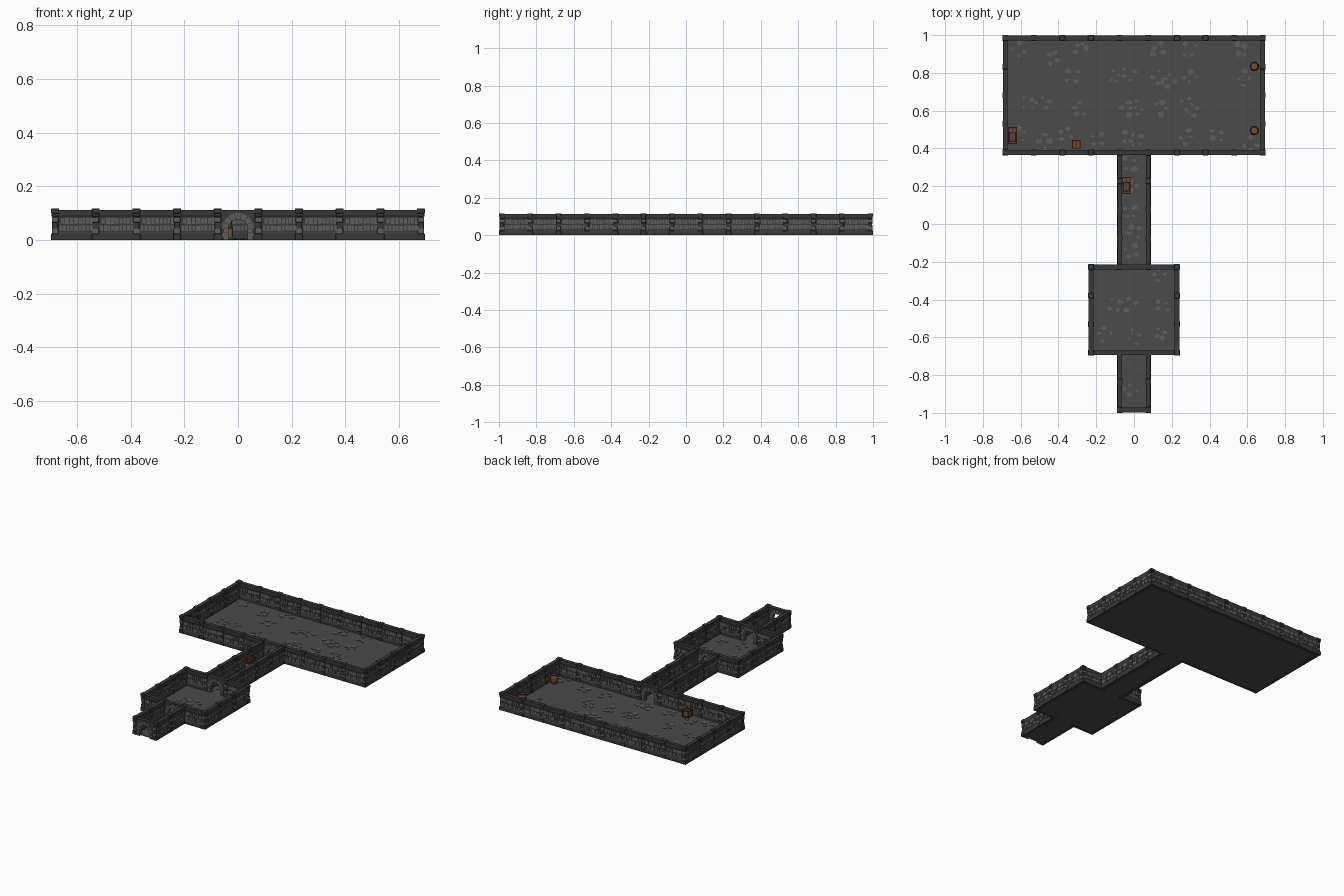
import bpy, bmesh, math, random
from mathutils import Matrix, Vector

if "Cube" in bpy.data.objects:
    bpy.data.objects.remove(bpy.data.objects["Cube"])

random.seed(7)
U = 0.1515          # grid module length
H = 0.115           # wall height
def Y(k): return (k - 6.5) * U

def material(name, rgb):
    m = bpy.data.materials.new(name)
    m.diffuse_color = (*rgb, 1)
    m.use_nodes = True
    m.node_tree.nodes["Principled BSDF"].inputs["Base Color"].default_value = m.diffuse_color
    return m

WALL = material("dark_stone", (0.04, 0.04, 0.04))
BRICK = material("light_stone", (0.11, 0.11, 0.11))
FLOOR = material("floor_stone", (0.07, 0.07, 0.07))
WOOD = material("wood", (0.17, 0.07, 0.035))
DARKWOOD = material("dark_wood", (0.06, 0.028, 0.016))

def finish(bm, name, mats):
    bmesh.ops.recalc_face_normals(bm, faces=bm.faces)
    me = bpy.data.meshes.new(name)
    bm.to_mesh(me)
    bm.free()
    for m in mats:
        me.materials.append(m)
    return me

def place(me, name, x, y, z=0, rot=0):
    ob = bpy.data.objects.new(name, me)
    ob.location, ob.rotation_euler = (x, y, z), (0, 0, rot)
    bpy.context.collection.objects.link(ob)
    return ob

def box(bm, x, y, z0, z1, sx, sy, mat=0):
    m = Matrix.Translation((x, y, (z0 + z1) / 2)) @ Matrix.Diagonal((sx, sy, z1 - z0, 1))
    for f in {f for v in bmesh.ops.create_cube(bm, size=1, matrix=m)["verts"] for f in v.link_faces}:
        f.material_index = mat

def prism(bm, pts, vec, mat=0):
    # closed outline extruded along a vector
    f = bm.faces.new([bm.verts.new(p) for p in pts])
    f.material_index = mat
    r = bmesh.ops.extrude_face_region(bm, geom=[f], use_keep_orig=True)["geom"]
    bmesh.ops.translate(bm, vec=vec, verts=[g for g in r if isinstance(g, bmesh.types.BMVert)])
    for g in r:
        if isinstance(g, bmesh.types.BMVert):
            for lf in g.link_faces:
                lf.material_index = mat

def wall_mesh():
    bm = bmesh.new()
    half = [(.013, 0), (.013, .021), (.009, .030), (.009, .087), (.0125, .094), (.0125, H - .002)]
    outline = [(-U / 2, y, z) for y, z in half] + [(-U / 2, -y, z) for y, z in reversed(half)]
    prism(bm, outline, Vector((U, 0, 0)))
    # two staggered courses of bricks on both faces
    for z0, z1, shift in ((.034, .056, -.003), (.060, .084, .003)):
        x = -U / 2 + .018 + shift
        while x < U / 2 - .022:
            w = random.uniform(.012, .018)
            for s in (-1, 1):
                box(bm, x + w / 2, s * .0095, z0 + random.uniform(0, .003), z1 - random.uniform(0, .003),
                    w - .003, .0045, 1)
            x += w
    return finish(bm, "wall", [WALL, BRICK])

def door_mesh():
    bm = bmesh.new()
    r, spring, t = .038, .042, .009
    arc = [(r * math.cos(a), spring + r * math.sin(a)) for a in [math.pi * i / 10 for i in range(11)]]
    pts = [(-U / 2, 0), (-U / 2, .1), (U / 2, .1), (U / 2, 0), (r, 0)] + arc + [(-r, 0)]
    prism(bm, [(x, -t, z) for x, z in pts], Vector((0, 2 * t, 0)))
    box(bm, 0, 0, .1, H - .002, U, .025)
    # voussoirs
    n = 7
    for i in range(n):
        a0, a1 = math.pi * (i + .06) / n, math.pi * (i + .94) / n
        R = r + .022
        q = [(rr * math.cos(a), spring + rr * math.sin(a)) for rr, a in
             ((r - .002, a0), (R, a0), (R, a1), (r - .002, a1))]
        prism(bm, [(x, -.013, z) for x, z in q], Vector((0, .026, 0)), 1)
    # jamb stones
    for s in (-1, 1):
        for j in range(3):
            w = .022 if j % 2 else .017
            box(bm, s * (r - .002 + w / 2), 0, j * .014, j * .014 + .0125, w, .026, 1)
    return finish(bm, "doorway", [WALL, BRICK])

def post_mesh():
    bm = bmesh.new()
    box(bm, 0, 0, 0, .110, .02, .02)
    for z0, z1, w, m in ((0, .024, .030, 0), (.026, .044, .0245, 1), (.046, .064, .022, 0),
                         (.066, .086, .0245, 1), (.088, .098, .027, 0), (.1, .117, .030, 0)):
        box(bm, 0, 0, z0, z1, w, w, m)
    bmesh.ops.bevel(bm, geom=bm.edges[:], offset=.0012, segments=1, affect='EDGES')
    return finish(bm, "post", [WALL, BRICK])

# wall layout in grid modules
wall, door, post = wall_mesh(), door_mesh(), post_mesh()
joints = set()
def row(k, n):
    for i in range(-n, n + 1):
        is_door = i == 0 and k != 13
        place(door if is_door else wall, "doorway" if is_door else "wall", i * U, Y(k))
        joints.update({(i - .5, k), (i + .5, k)})
def sides(c, k0, k1):
    for s in (-c, c):
        for k in range(k0, k1):
            place(wall, "wall", s * U, Y(k + .5), 0, math.pi / 2)
            joints.update({(s, k), (s, k + 1)})

for k, n in ((0, 0), (2, 1), (5, 1), (9, 4), (13, 4)):
    row(k, n)
for c, k0, k1 in ((.5, 0, 2), (1.5, 2, 5), (.5, 5, 9), (4.5, 9, 13)):
    sides(c, k0, k1)
    # floor slab of each room
    bm = bmesh.new()
    box(bm, 0, Y((k0 + k1) / 2), 0, .004, 2 * c * U, (k1 - k0) * U)
    place(finish(bm, "floor", [FLOOR]), "floor", 0, 0)
for i, k in sorted(joints):
    place(post, "post", i * U, Y(k))

# loose flagstones in clusters
clusters = [(-.61, .92), (-.43, .88), (-.28, .93), (.13, .93), (.29, .93), (.57, .92), (-.32, .78),
            (-.1, .78), (-.03, .79), (.13, .78), (.18, .76), (.3, .78), (.58, .77), (-.56, .64), (-.48, .64),
            (-.29, .61), (-.03, .62), (.02, .61), (.14, .62), (.28, .64), (.31, .6), (-.61, .48), (-.48, .44),
            (-.36, .48), (-.19, .44), (-.03, .46), (.02, .45), (.28, .46), (.44, .47), (.62, .42),
            (-.02, .32), (-.02, .2), (-.02, .06), (0, -.04), (-.01, -.15), (-.1, -.42), (-.03, -.42),
            (.13, -.27), (.15, -.44), (.14, -.58), (-.16, -.58), (0, -.6), (-.02, -.88)]
bm = bmesh.new()
for cx, cy in clusters:
    a = random.uniform(0, 6.28)
    for j in range(4):
        a += 1.57 + random.uniform(-.4, .4)
        d, r = random.uniform(.022, .042), random.uniform(.009, .02)
        x, y = cx + d * math.cos(a), cy + d * math.sin(a)
        if abs(cx) < .05 and (cy < -.68 or -.2 < cy < .36):
            x = max(-.05, min(.05, x))
        n, sq = random.choice((5, 6)), random.uniform(.6, 1)
        pts = []
        for i in range(n):
            t = a + (i + random.uniform(-.25, .25)) * 2 * math.pi / n
            pts.append((x + r * math.cos(t), y + r * sq * math.sin(t), .002))
        prism(bm, pts, Vector((0, 0, .005)))
place(finish(bm, "flagstones", [BRICK]), "flagstones", 0, 0)

def crate(name, x, y, z, sx, sy, h):
    bm = bmesh.new()
    b = .007
    box(bm, 0, 0, .003, h - .003, sx - .006, sy - .006)
    for s in (-1, 1):
        for z0 in (0, h - b):
            box(bm, s * (sx - b) / 2, 0, z0, z0 + b, b, sy, 1)
            box(bm, 0, s * (sy - b) / 2, z0, z0 + b, sx, b, 1)
        for t in (-1, 1):
            box(bm, s * (sx - b) / 2, t * (sy - b) / 2, 0, h, b, b, 1)
    box(bm, 0, 0, h - .004, h - .001, b, sy - .02, 1)
    place(finish(bm, name, [WOOD, DARKWOOD]), name, x, y, z)

def barrel(x, y):
    bm = bmesh.new()
    # (radius, height, material of the band below)
    prof = [(.018, 0, 1), (.020, .006, 1), (.0235, .018, 0), (.025, .021, 1), (.025, .037, 0), (.0235, .041, 1),
            (.020, .053, 0), (.019, .06, 1), (.016, .06, 1), (.016, .056, 1)]
    n, prev = 12, None
    for r, z, m in prof:
        ring = [bm.verts.new((r * math.cos(2 * math.pi * i / n), r * math.sin(2 * math.pi * i / n), z))
                for i in range(n)]
        if prev:
            for i in range(n):
                bm.faces.new((prev[i], prev[i - 1], ring[i - 1], ring[i])).material_index = m
        else:
            bm.faces.new(ring)
        prev = ring
    bm.faces.new(prev)
    place(finish(bm, "barrel", [WOOD, DARKWOOD]), "barrel", x, y, .004)

# props
barrel(.637, .835)
barrel(.637, .495)
crate("small_crate", -.305, .422, .004, .046, .046, .046)
for x, y in ((-.643, .468), (-.041, .205)):
    crate("long_crate", x, y, .004, .046, .09, .044)
    crate("top_crate", x, y - .008, .048, .036, .05, .024)
